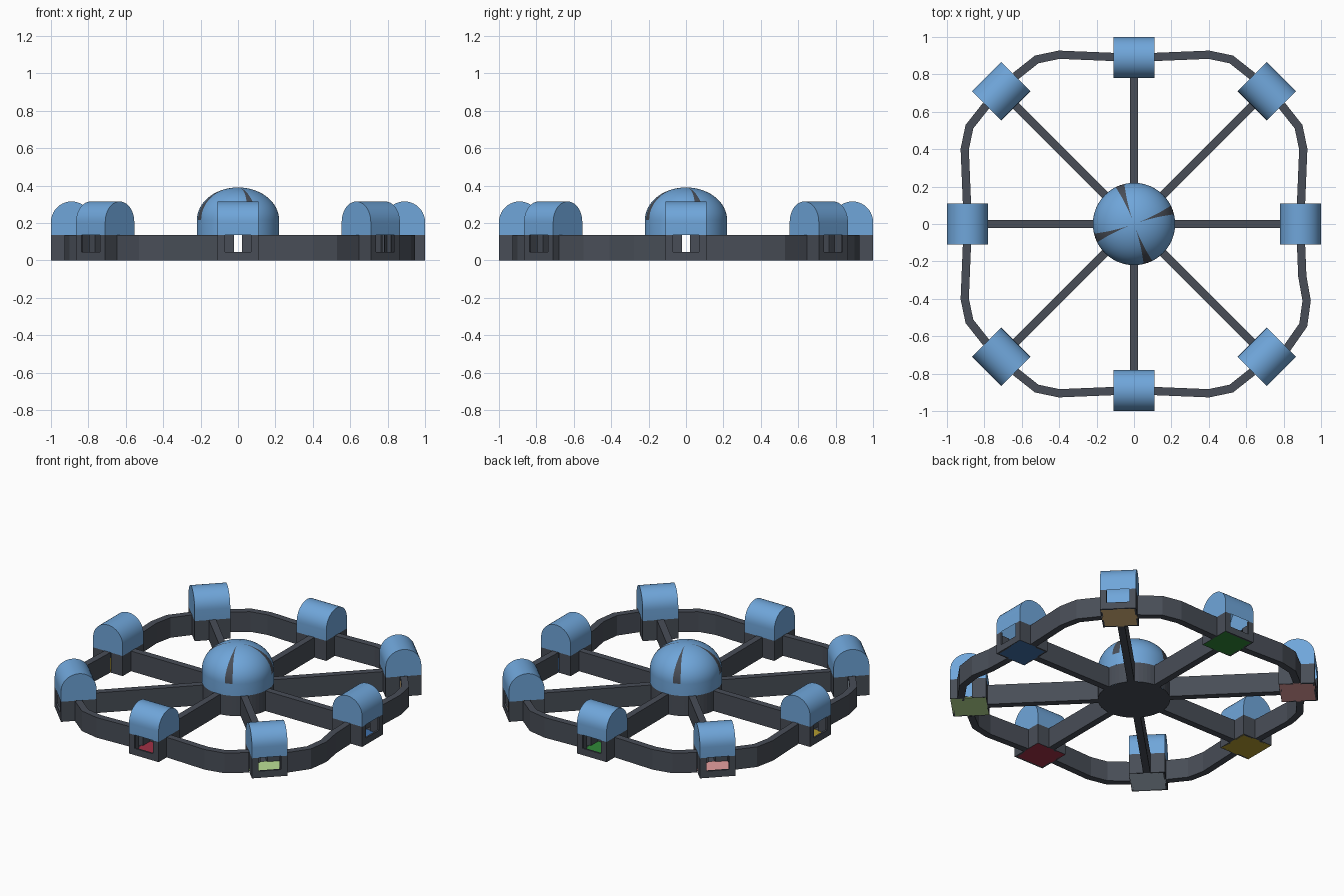
import bpy, bmesh, math
from mathutils import Matrix, Vector

if "Cube" in bpy.data.objects:
    bpy.data.objects.remove(bpy.data.objects["Cube"])

H, W, P = 0.135, 0.022, 0.11      # corridor height, corridor half width, pod half width


def material(name, rgb):
    m = bpy.data.materials.new(name)
    m.diffuse_color = (*rgb, 1)
    m.use_nodes = True
    m.node_tree.nodes["Principled BSDF"].inputs["Base Color"].default_value = m.diffuse_color
    return m


FRAME = material("dark_frame", (0.065, 0.075, 0.095))
BLUE = material("blue_shell", (0.16, 0.38, 0.70))


def make(name, bm, mats, matrix=None, smooth=False, recalc=True):
    if recalc:
        bmesh.ops.recalc_face_normals(bm, faces=bm.faces[:])
    me = bpy.data.meshes.new(name)
    bm.to_mesh(me)
    bm.free()
    ob = bpy.data.objects.new(name, me)
    bpy.context.collection.objects.link(ob)
    for m in mats:
        me.materials.append(m)
    if matrix:
        ob.matrix_world = matrix
    if smooth:
        bpy.ops.object.select_all(action='DESELECT')
        ob.select_set(True)
        bpy.context.view_layer.objects.active = ob
        bpy.ops.object.shade_smooth_by_angle(angle=math.radians(35))
    return ob


def box(bm, x0, x1, y0, y1, z0, z1):
    m = Matrix.Translation(((x0 + x1) / 2, (y0 + y1) / 2, (z0 + z1) / 2))
    m = m @ Matrix.Diagonal((x1 - x0, y1 - y0, z1 - z0, 1))
    bmesh.ops.create_cube(bm, size=1, matrix=m)


def corridor(name, pts):
    """Open-ended rectangular tube along a flat path."""
    pts = [Vector(p) for p in pts]
    bm = bmesh.new()
    rows = []
    for i, p in enumerate(pts):
        d0 = (p - pts[i - 1]).normalized() if i else None
        d1 = (pts[i + 1] - p).normalized() if i < len(pts) - 1 else None
        t = ((d0 or d1) + (d1 or d0)).normalized()
        n = Vector((-t.y, t.x)) * W / t.dot(d0 or d1)
        rows.append([bm.verts.new((p.x + s * n.x, p.y + s * n.y, z))
                     for s, z in ((1, 0), (-1, 0), (-1, H), (1, H))])
    for a, b in zip(rows, rows[1:]):
        for j in range(4):
            k = (j + 1) % 4
            bm.faces.new((a[j], a[k], b[k], b[j]))
    make(name, bm, [FRAME])


# Pods: walled base with openings, coloured floor, arched roof shell
def pod(i, radius, rgb):
    rot = Matrix.Rotation(i * math.pi / 4, 4, 'Z')
    mat = rot @ Matrix.Translation((radius, 0, 0))
    t, w = 0.012, 0.07
    bm = bmesh.new()
    for s in (-1, 1):
        o = sorted((s * w, s * P))                      # jambs beside outer window
        box(bm, P - t, P, *o, 0, H)
        o = sorted((s * W, s * P))                      # jambs beside spoke door
        box(bm, -P, -P + t, *o, 0, H)
        side = sorted((s * P, s * (P - t)))             # side walls with ring doors
        box(bm, -P + t, -W, *side, 0, H)
        box(bm, W, P - t, *side, 0, H)
    box(bm, P - t, P, -w, w, 0, 0.045)                  # window sill
    make(f"pod_base_{i}", bm, [FRAME], mat)

    bm = bmesh.new()
    e = P - 0.002
    box(bm, -e, e, -e, e, 0, 0.006)
    make(f"pod_floor_{i}", bm, [material(f"floor_{i}", rgb)], mat)

    bm = bmesh.new()
    prof = [(P, H)] + [(P * math.cos(a), 0.205 + P * math.sin(a))
                       for a in (math.pi * k / 20 for k in range(21))] + [(-P, H)]
    a, b = [[bm.verts.new((x, y, z)) for x, z in prof] for y in (-P, P)]
    for k in range(len(prof) - 1):
        bm.faces.new((a[k], a[k + 1], b[k + 1], b[k]))
    bm.faces.new(a)
    bm.faces.new(b[::-1])
    make(f"pod_roof_{i}", bm, [BLUE], mat, True)


colours = [(0.05, 0.16, 0.4), (0.75, 0.5, 0.22), (0.03, 0.25, 0.04), (0.8, 0.35, 0.35),
           (0.45, 0.33, 0.03), (0.5, 0.6, 0.7), (0.35, 0.03, 0.06), (0.5, 0.75, 0.3)]
for i, c in enumerate(colours):
    r = 1.004 if i % 2 else 0.89
    pod(i, r, c)
    d = Vector((math.cos(i * math.pi / 4), math.sin(i * math.pi / 4)))
    corridor(f"spoke_{i}", [d * 0.212, d * (r - P + 0.002)])

# Ring corridors: one eighth, mirrored around
octant = [(0.108, 0.893), (0.40, 0.905), (0.52, 0.88), (0.634, 0.79)]
for sx in (-1, 1):
    for sy in (-1, 1):
        corridor(f"ring_x_{sx}_{sy}", [(sx * x, sy * y) for x, y in octant])
        if (sx, sy) != (1, -1):
            corridor(f"ring_y_{sx}_{sy}", [(sx * y, sy * x) for x, y in octant])
corridor("ring_bulged", [(0.893, -0.108), (0.90, -0.28), (0.923, -0.41),
                         (0.905, -0.54), (0.80, -0.69)])

# Hub base: floor and wall arcs between the spokes
bm = bmesh.new()
R, gap = 0.22, math.asin(W / 0.22)
for k in range(8):
    cols = []
    for j in range(6):
        a = k * math.pi / 4 + gap + (math.pi / 4 - 2 * gap) * j / 5
        cols.append([bm.verts.new((R * math.cos(a), R * math.sin(a), z)) for z in (0, H)])
    for p, q in zip(cols, cols[1:]):
        bm.faces.new((p[0], q[0], q[1], p[1]))
bmesh.ops.create_circle(bm, cap_ends=True, radius=R, segments=48)
make("hub_base", bm, [FRAME], recalc=False)

# Hub dome with four tapering dark slits
levels = [(R, H), (R, 0.215)]
for k in range(1, 17):
    a = math.pi / 2 * k / 16.6
    levels.append((R * math.cos(a), 0.215 + 0.175 * math.sin(a)))
bm = bmesh.new()
rows = []
for r, z in levels:
    half = math.radians(1 + 5.5 * max(0, (r - 0.04) / 0.18))
    row = []
    for q in range(4):
        c = math.radians(20 + 90 * q)
        angs = [c - half, c] + [c + half + (math.pi / 2 - 2 * half) * j / 12 for j in range(12)]
        row += [bm.verts.new((r * math.cos(a), r * math.sin(a), z)) for a in angs]
    rows.append(row)
n = len(rows[0])
for li, (a, b) in enumerate(zip(rows, rows[1:])):
    for j in range(n):
        k = (j + 1) % n
        f = bm.faces.new((a[j], a[k], b[k], b[j]))
        if j % 14 < 2 and li > 0 and levels[li + 1][0] > 0.03:
            f.material_index = 1
tip = bm.verts.new((0, 0, 0.39))
for j in range(n):
    bm.faces.new((rows[-1][j], rows[-1][(j + 1) % n], tip))
make("hub_dome", bm, [BLUE, FRAME], None, True)
